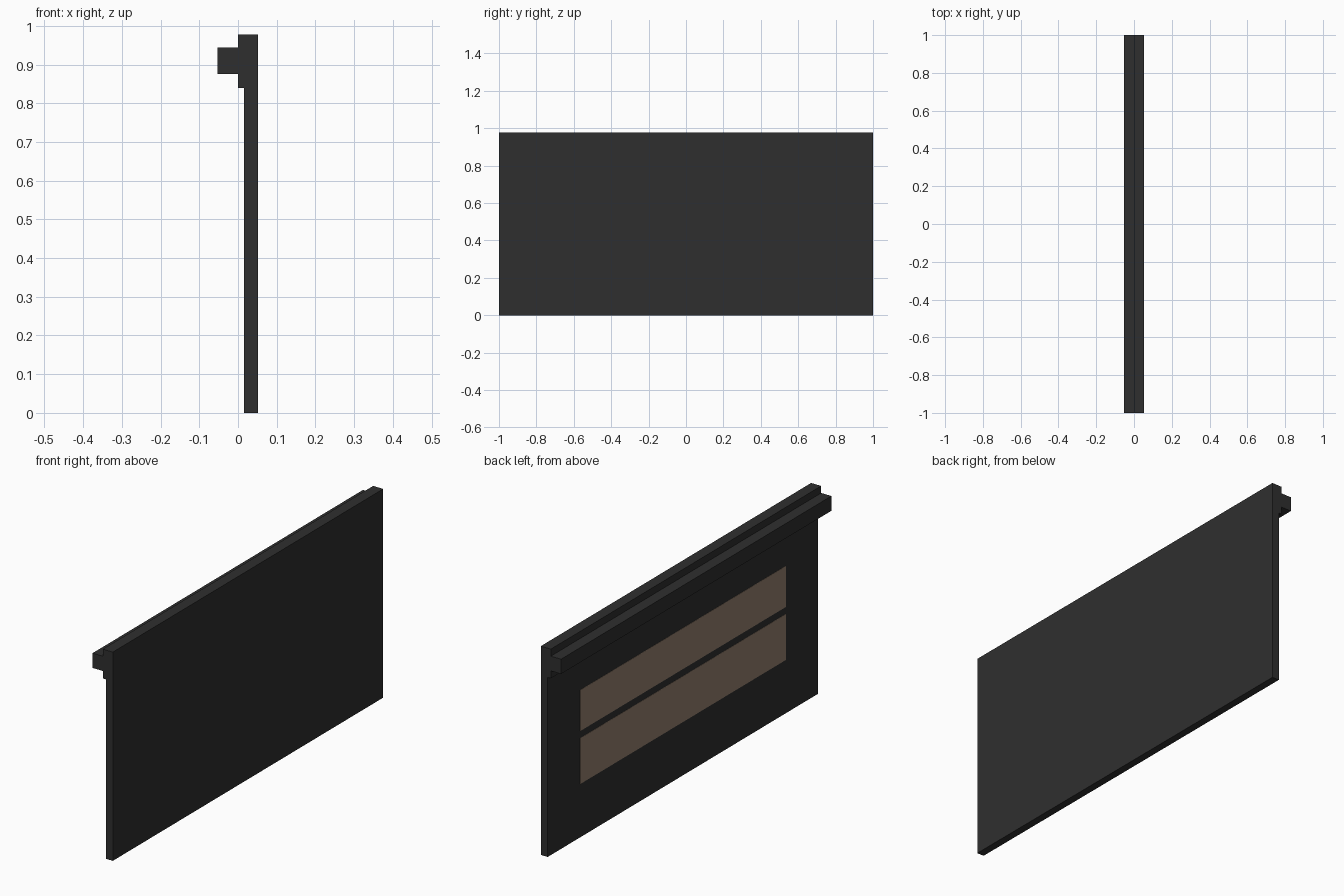
import bpy, bmesh

if "Cube" in bpy.data.objects:
    bpy.data.objects.remove(bpy.data.objects["Cube"])


def material(name, rgb):
    m = bpy.data.materials.new(name)
    m.diffuse_color = (*rgb, 1.0)
    m.use_nodes = True
    m.node_tree.nodes["Principled BSDF"].inputs["Base Color"].default_value = m.diffuse_color
    return m


def extrude_profile(name, points, y0, y1, mat):
    """Closed x/z profile swept along y."""
    bm = bmesh.new()
    face = bm.faces.new([bm.verts.new((x, y0, z)) for x, z in points])
    result = bmesh.ops.extrude_face_region(bm, geom=[face])
    verts = [g for g in result["geom"] if isinstance(g, bmesh.types.BMVert)]
    bmesh.ops.translate(bm, vec=(0, y1 - y0, 0), verts=verts)
    bmesh.ops.recalc_face_normals(bm, faces=bm.faces)
    mesh = bpy.data.meshes.new(name)
    bm.to_mesh(mesh)
    bm.free()
    mesh.materials.append(mat)
    obj = bpy.data.objects.new(name, mesh)
    bpy.context.collection.objects.link(obj)
    return obj


charcoal = material("charcoal", (0.028, 0.028, 0.028))
tan = material("tan_brown", (0.30, 0.215, 0.155))

BACK, FACE, HEADER, RAIL = 0.052, 0.016, 0.0, -0.053
TOP = 0.977

# Board with thicker header and projecting rail, one continuous section
extrude_profile("board_with_rail", [
    (BACK, 0), (BACK, TOP), (HEADER, TOP), (HEADER, 0.944),
    (RAIL, 0.944), (RAIL, 0.875), (HEADER, 0.875), (HEADER, 0.84),
    (FACE, 0.84), (FACE, 0)], -1, 1, charcoal)

# Two thin inlaid strips on the rail side
for label, z0, z1 in (("lower", 0.25, 0.465), ("upper", 0.498, 0.69)):
    extrude_profile(label + "_strip", [
        (FACE + 0.002, z0), (FACE + 0.002, z1),
        (FACE - 0.001, z1), (FACE - 0.001, z0)], -0.76, 0.76, tan)
